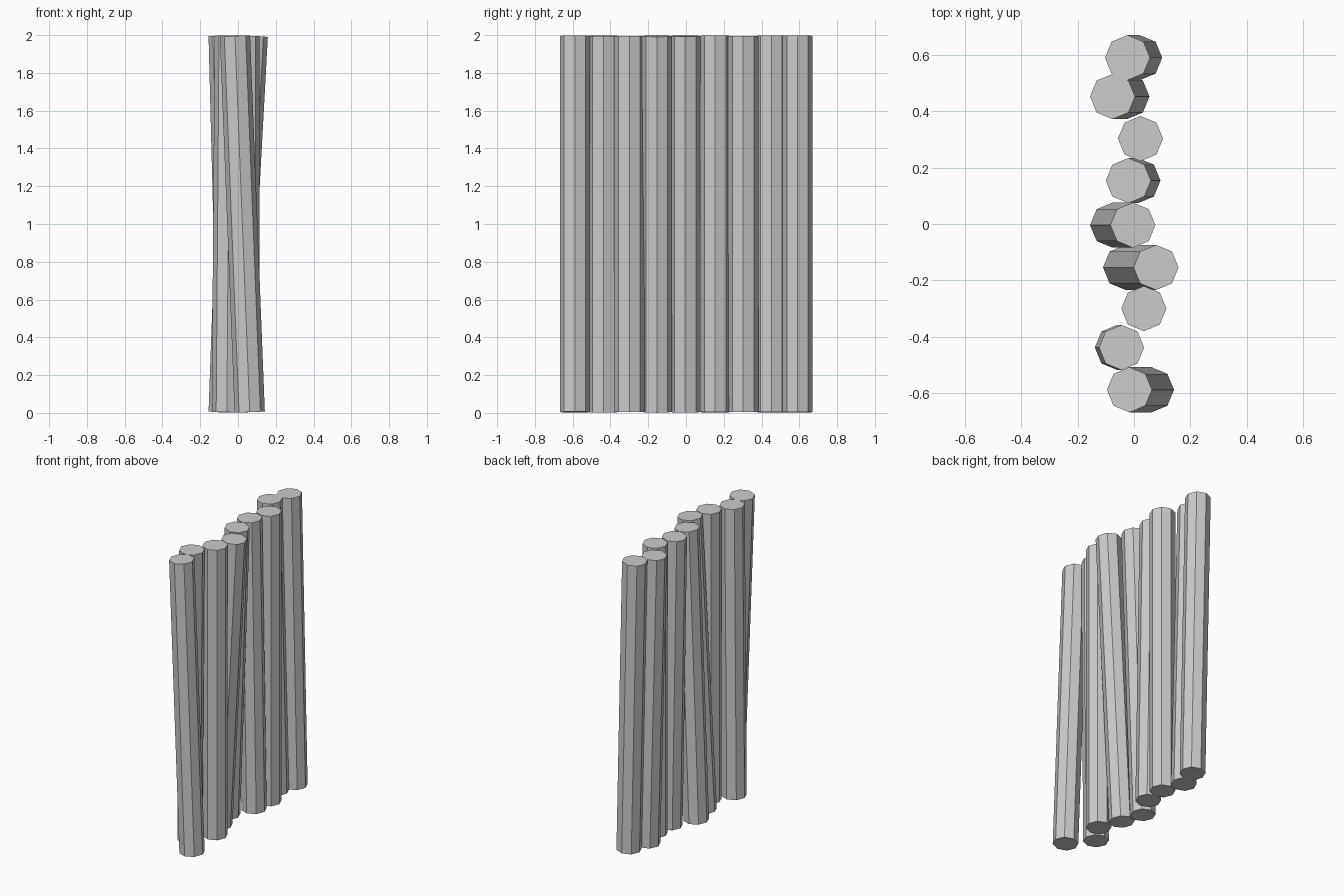
import bpy, math

if "Cube" in bpy.data.objects:
    bpy.data.objects.remove(bpy.data.objects["Cube"])

RADIUS = 0.08
LENGTH = 1.993

# each pole: y position, x of the top end, x of the bottom end
POLES = [
    (0.59, -0.023, 0.020),
    (0.452, -0.076, -0.025),
    (0.303, 0.023, 0.023),
    (0.154, -0.020, 0.014),
    (-0.004, -0.004, -0.076),
    (-0.154, 0.078, -0.030),
    (-0.30, 0.035, 0.035),
    (-0.438, -0.044, -0.059),
    (-0.588, -0.016, 0.062),
]


def add_pole(index, y, x_top, x_bottom):
    """Eight-sided pole leaning sideways about its middle."""
    lean = math.asin((x_top - x_bottom) / LENGTH)
    bpy.ops.mesh.primitive_cylinder_add(
        vertices=8, radius=RADIUS, depth=LENGTH,
        location=((x_top + x_bottom) / 2, y, 1.0),
        rotation=(0, lean, 0))
    bpy.context.object.name = f"fence_pole_{index}"


# row of leaning poles
for i, pole in enumerate(POLES, 1):
    add_pole(i, *pole)
